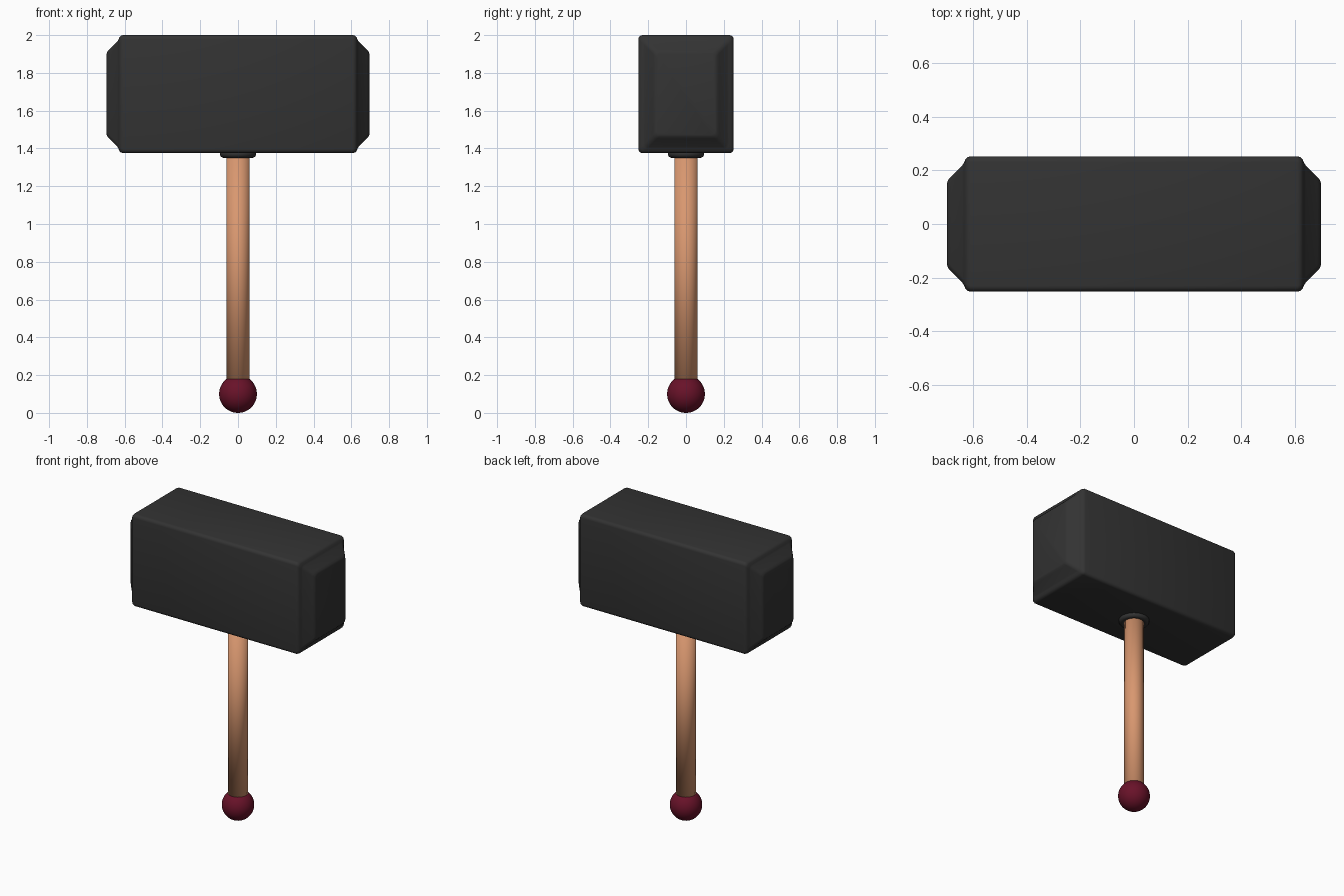
import bpy, bmesh, math

if "Cube" in bpy.data.objects:
    bpy.data.objects.remove(bpy.data.objects["Cube"])


def material(name, rgb):
    m = bpy.data.materials.new(name)
    m.diffuse_color = (*rgb, 1)
    m.use_nodes = True
    m.node_tree.nodes["Principled BSDF"].inputs["Base Color"].default_value = m.diffuse_color
    return m


def finish(obj, name, mat, angle=None):
    obj.name = name
    obj.data.name = name
    obj.data.materials.append(mat)
    bpy.ops.object.select_all(action='DESELECT')
    obj.select_set(True)
    bpy.context.view_layer.objects.active = obj
    if angle is None:
        bpy.ops.object.shade_smooth()
    else:
        bpy.ops.object.shade_smooth_by_angle(angle=math.radians(angle))


def rounded_rect(x, hy, hz, cz, r, steps=4):
    pts = []
    for q, (sy, sz) in enumerate(((1, 1), (-1, 1), (-1, -1), (1, -1))):
        for i in range(steps + 1):
            a = math.pi / 2 * (q + i / steps)
            pts.append((x, sy * (hy - r) + r * math.cos(a),
                        cz + sz * (hz - r) + r * math.sin(a)))
    return pts


iron = material("dark_iron", (0.033, 0.033, 0.033))
wood = material("wood", (0.69, 0.31, 0.16))
red = material("dark_red", (0.14, 0.006, 0.022))

# Head: rounded block with stepped, chamfered striking ends
HY, HZ, CZ = 0.252, 0.3125, 1.6875
ends = [(0.608, 0.0), (0.62, 0.004), (0.628, 0.012), (0.633, 0.025),
        (0.639, 0.034), (0.682, 0.077), (0.691, 0.087), (0.695, 0.097)]
stations = [(-x, d) for x, d in reversed(ends)] + ends
bm = bmesh.new()
rings = [[bm.verts.new(p) for p in rounded_rect(x, HY - d, HZ - d, CZ, 0.022)]
         for x, d in stations]
for a, b in zip(rings, rings[1:]):
    for i in range(len(a)):
        j = (i + 1) % len(a)
        bm.faces.new((a[i], a[j], b[j], b[i]))
bm.faces.new(rings[0])
bm.faces.new(rings[-1])
bmesh.ops.recalc_face_normals(bm, faces=bm.faces)
mesh = bpy.data.meshes.new("head")
bm.to_mesh(mesh)
bm.free()
head = bpy.data.objects.new("head", mesh)
bpy.context.collection.objects.link(head)
finish(head, "head", iron, 40)

# Handle, smooth over its ends
bpy.ops.mesh.primitive_cylinder_add(vertices=32, radius=0.062, depth=1.27,
                                    location=(0, 0, 0.765))
finish(bpy.context.object, "handle", wood)

# Collar where the handle enters the head
bpy.ops.mesh.primitive_torus_add(major_radius=0.075, minor_radius=0.021,
                                 major_segments=48, minor_segments=16,
                                 location=(0, 0, 1.371))
finish(bpy.context.object, "collar", iron)

# Ball pommel
bpy.ops.mesh.primitive_uv_sphere_add(segments=48, ring_count=24, radius=0.1,
                                     location=(0, 0, 0.1))
finish(bpy.context.object, "pommel", red)
